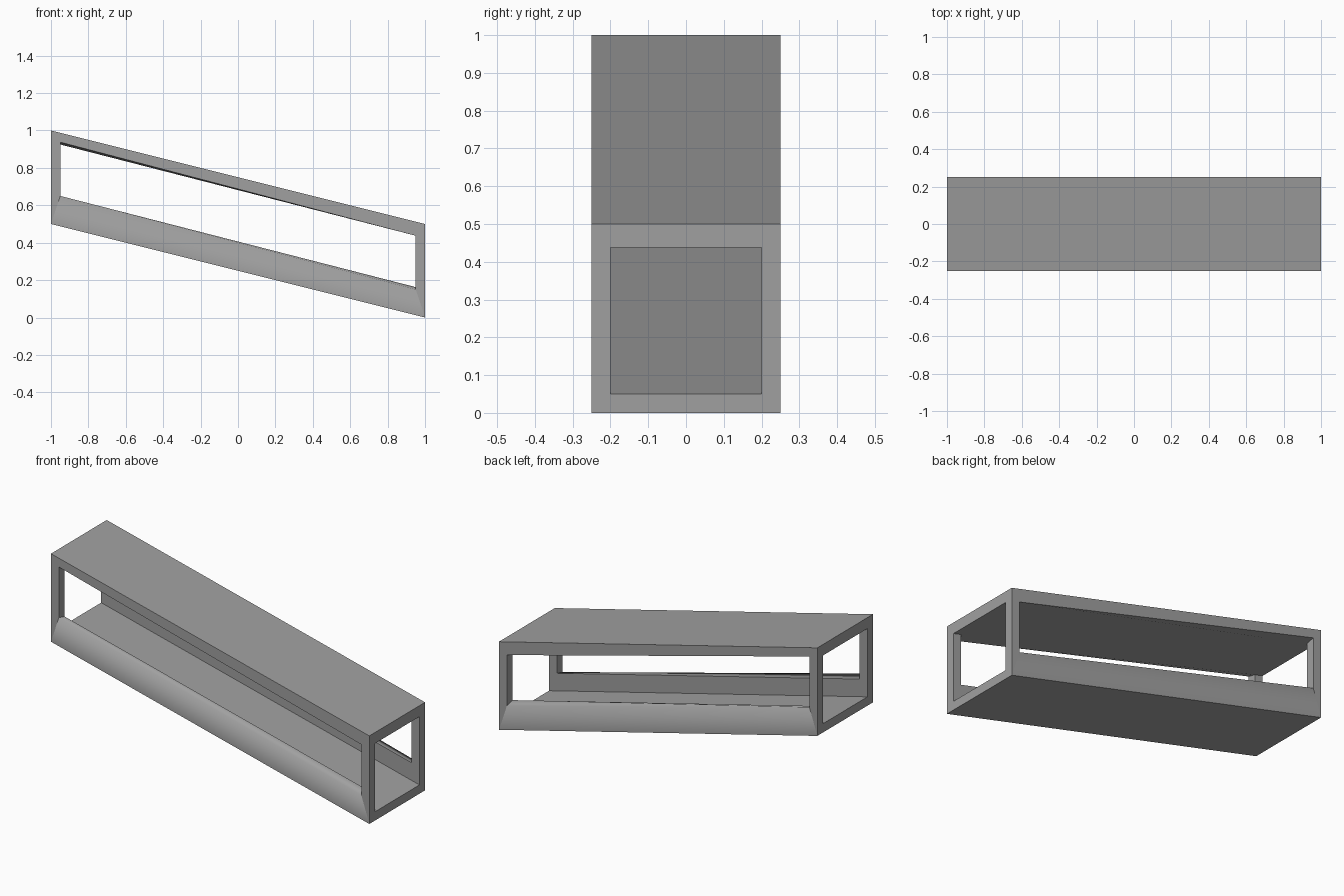
import bpy
import bmesh

cube = bpy.data.objects.get("Cube")
if cube:
    bpy.data.objects.remove(cube, do_unlink=True)

SLOPE = -0.25        # drop of the tunnel along x
HALF_WIDTH = 0.25
WALL = 0.05
POST = 1 - WALL      # x of the window posts


def slanted_loop(x, low, high, slope=SLOPE):
    """Corners of a slanted panel; low and high are heights at x = 0."""
    drop = slope * x
    return [(-x, low - drop), (x, low + drop), (x, high + drop), (-x, high - drop)]


# Material
grey = bpy.data.materials.new("plain grey")
grey.use_nodes = True
colour = (0.35, 0.35, 0.35, 1)
grey.diffuse_color = colour
grey.node_tree.nodes["Principled BSDF"].inputs["Base Color"].default_value = colour

bm = bmesh.new()


def add_loop(points, y):
    return [bm.verts.new((x, y, z)) for x, z in points]


def band(a, b, edges):
    """Quads between two four-cornered loops, along the chosen edges."""
    return [bm.faces.new((a[i], a[(i + 1) % 4], b[(i + 1) % 4], b[i])) for i in edges]


BOTTOM, RIGHT_END, TOP, LEFT_END = range(4)
sides = []
for s in (-1, 1):
    outer_y, inner_y = s * HALF_WIDTH, s * (HALF_WIDTH - WALL)
    outer = add_loop(slanted_loop(1, 0.25, 0.75), outer_y)
    window = add_loop(slanted_loop(POST, 0.4, 0.6875, SLOPE / POST), outer_y)
    reveal = add_loop(slanted_loop(POST, 0.4, 0.6875), inner_y)
    tunnel = add_loop(slanted_loop(1, 0.3, 0.6875), inner_y)

    # Side frame, window reveal and inner wall
    frame = band(outer, window, range(4))
    ledge = band(window, reveal, range(4))
    band(reveal, tunnel, (BOTTOM, RIGHT_END, LEFT_END))

    # Soft shading over the sill
    frame[BOTTOM].smooth = ledge[BOTTOM].smooth = True

    # Upright parts of the end frames
    band(outer, tunnel, (RIGHT_END, LEFT_END))
    sides.append((outer, reveal, tunnel))

(outer_a, reveal_a, tunnel_a), (outer_b, reveal_b, tunnel_b) = sides

# Roof, underside and tunnel floor
band(outer_a, outer_b, (BOTTOM, TOP))
band(tunnel_a, tunnel_b, (BOTTOM,))

# Ceiling, running out to the window heads
bm.faces.new((tunnel_a[3], reveal_a[3], reveal_a[2], tunnel_a[2],
              tunnel_b[2], reveal_b[2], reveal_b[3], tunnel_b[3]))

# Crossbars of the end frames
for i in range(4):
    bm.faces.new((outer_a[i], outer_b[i], tunnel_b[i], tunnel_a[i]))

bmesh.ops.recalc_face_normals(bm, faces=bm.faces)
mesh = bpy.data.meshes.new("slanted_frame")
bm.to_mesh(mesh)
bm.free()
mesh.materials.append(grey)
bpy.context.collection.objects.link(bpy.data.objects.new("slanted_frame", mesh))
